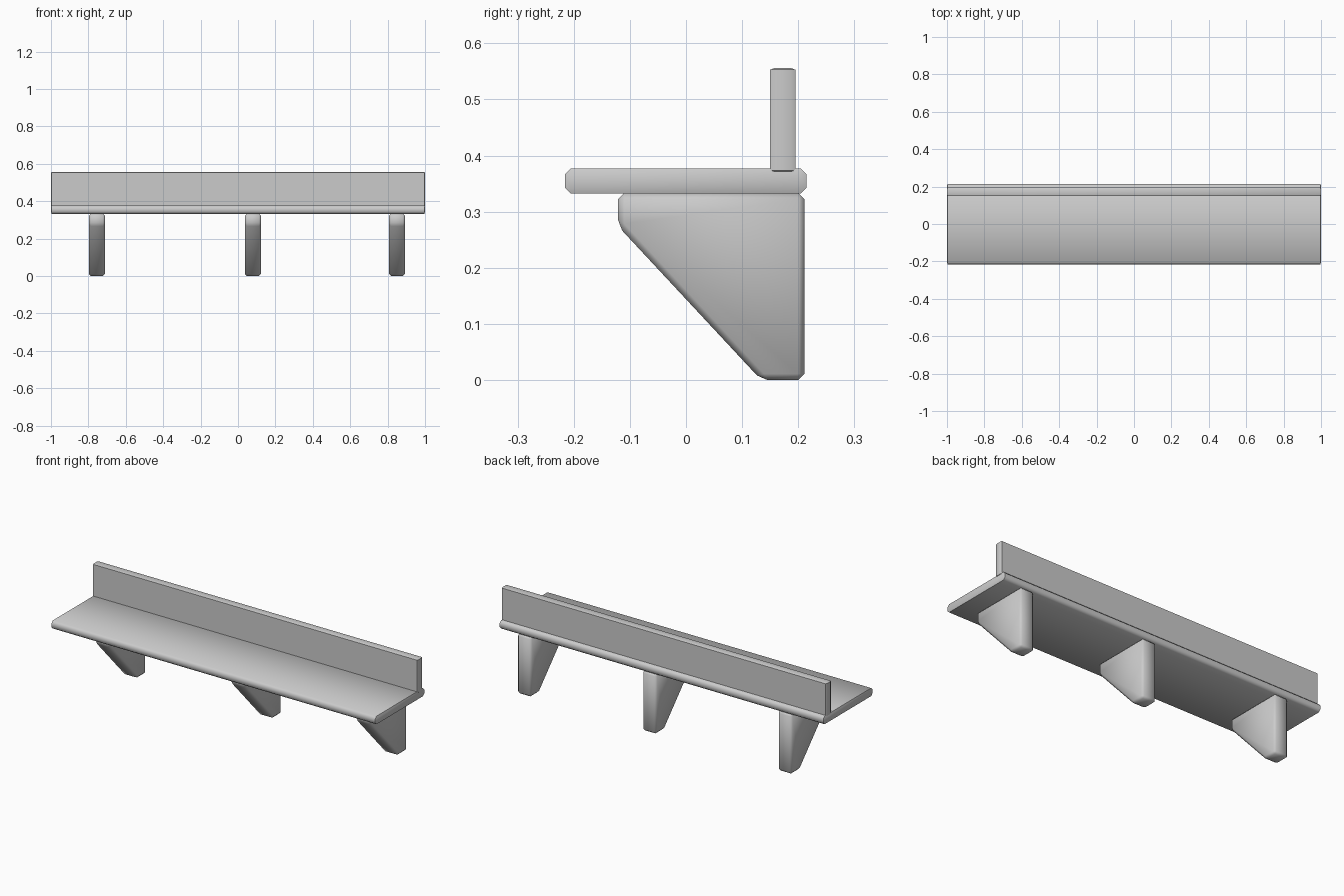
import bpy, bmesh, math
from mathutils import Vector

cube = bpy.data.objects.get("Cube")
if cube:
    bpy.data.objects.remove(cube, do_unlink=True)

grey = bpy.data.materials.new("plain_grey")
grey.use_nodes = True
grey.diffuse_color = (0.6, 0.6, 0.6, 1)
grey.node_tree.nodes["Principled BSDF"].inputs["Base Color"].default_value = (0.6, 0.6, 0.6, 1)


def finish(bm, name, location):
    """Turn a bmesh into a smooth-shaded object with crisp sharp edges."""
    bmesh.ops.recalc_face_normals(bm, faces=bm.faces[:])
    mesh = bpy.data.meshes.new(name)
    bm.to_mesh(mesh)
    bm.free()
    mesh.materials.append(grey)
    obj = bpy.data.objects.new(name, mesh)
    obj.location = location
    bpy.context.collection.objects.link(obj)
    bpy.ops.object.select_all(action='DESELECT')
    obj.select_set(True)
    bpy.context.view_layer.objects.active = obj
    bpy.ops.object.shade_smooth_by_angle(angle=math.radians(50))
    return obj


def chamfer(bm, width):
    bmesh.ops.bevel(bm, geom=bm.edges[:], offset=width, offset_type='OFFSET',
                    segments=1, affect='EDGES', clamp_overlap=True)


def chamfered_board(name, low, high, inset):
    """Box between two corners, chamfered by a different amount on each axis."""
    low, high = Vector(low), Vector(high)
    size = high - low
    bm = bmesh.new()
    bmesh.ops.create_cube(bm, size=1)
    bmesh.ops.scale(bm, verts=bm.verts, vec=[s / i for s, i in zip(size, inset)])
    chamfer(bm, 1)
    bmesh.ops.scale(bm, verts=bm.verts, vec=inset)
    return finish(bm, name, (low + high) / 2)


def bracket(name, x, thickness=0.086):
    """Tapered side profile extruded across x."""
    profile = [(-0.121, 0.333), (-0.121, 0.274), (0.134, 0), (0.211, 0), (0.211, 0.333)]
    bm = bmesh.new()
    face = bm.faces.new([bm.verts.new((-thickness / 2, y, z)) for y, z in profile])
    side = bmesh.ops.extrude_face_region(bm, geom=[face])
    verts = [v for v in side["geom"] if isinstance(v, bmesh.types.BMVert)]
    bmesh.ops.translate(bm, verts=verts, vec=(thickness, 0, 0))
    chamfer(bm, 0.011)
    return finish(bm, name, (x, 0, 0))


# Shelf plank and upright board behind it
chamfered_board("shelf", (-1, -0.216, 0.332), (1, 0.215, 0.377), (0.004, 0.011, 0.011))
chamfered_board("backboard", (-1, 0.15, 0.37), (1, 0.195, 0.556), (0.004, 0.008, 0.003))

# Three supports under the shelf
for label, x in (("right", -0.754), ("middle", 0.08), ("left", 0.85)):
    bracket(label + "_bracket", x)
